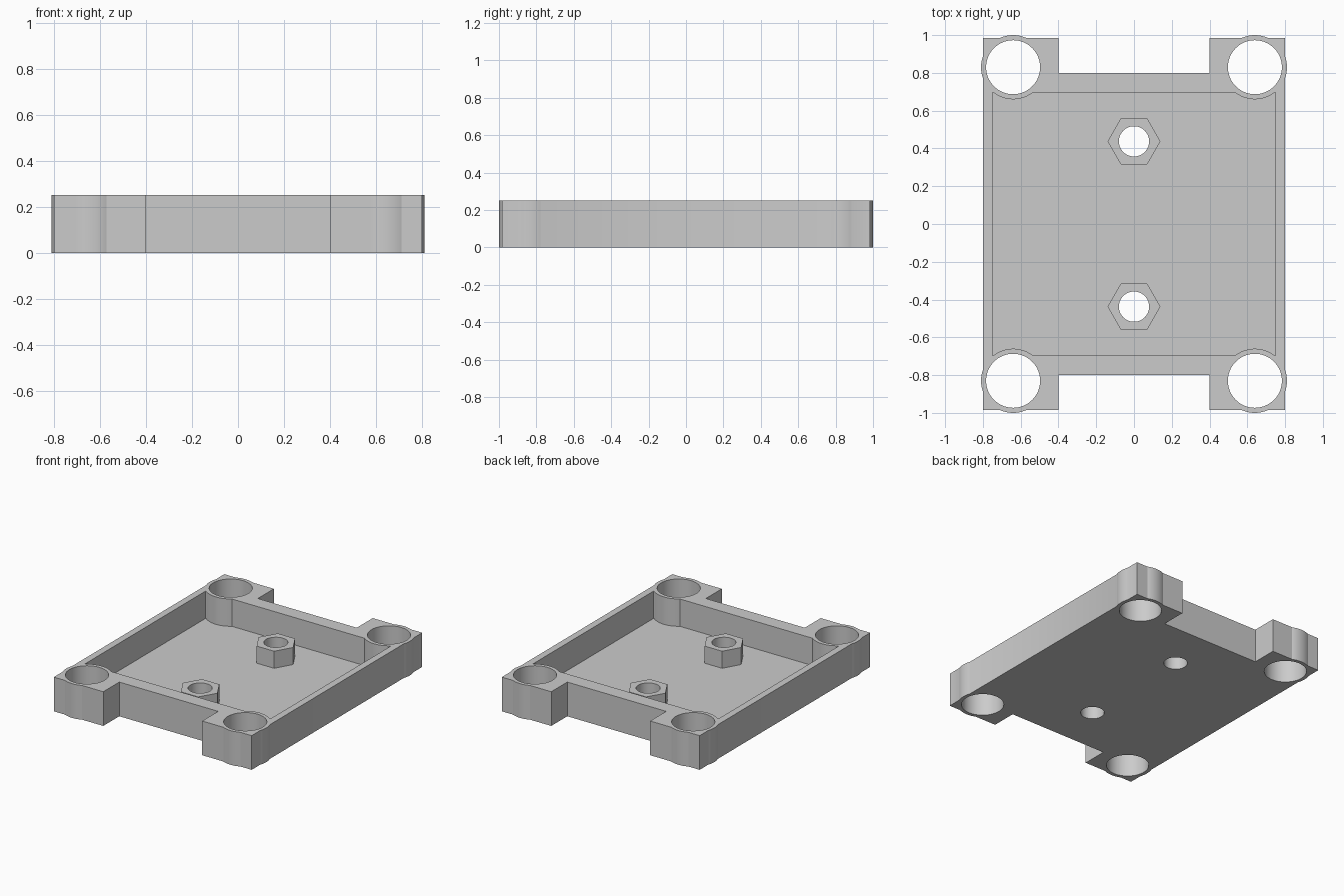
import bpy
import bmesh
import math

HEIGHT, FLOOR, POST_TOP = 0.25, 0.05, 0.175
BOSS_X, BOSS_Y, BOSS_R, BORE_R = 0.64, 0.83, 0.17, 0.143
POST_Y, POST_R, SCREW_R = 0.4375, 0.14, 0.08
CORNERS = [(sx * BOSS_X, sy * BOSS_Y) for sx in (-1, 1) for sy in (-1, 1)]
POSTS = [(0, -POST_Y), (0, POST_Y)]

cube = bpy.data.objects.get("Cube")
if cube:
    bpy.data.objects.remove(cube, do_unlink=True)

grey = bpy.data.materials.new("plain grey")
grey.use_nodes = True
colour = (0.6, 0.6, 0.6, 1)
grey.diffuse_color = colour
grey.node_tree.nodes["Principled BSDF"].inputs["Base Color"].default_value = colour


def prism(name, outlines, z0, z1):
    """Extrude one or more closed outlines from z0 up to z1."""
    bm = bmesh.new()
    for outline in outlines:
        face = bm.faces.new([bm.verts.new((x, y, z0)) for x, y in outline])
        top = bmesh.ops.extrude_face_region(bm, geom=[face])["geom"]
        verts = [g for g in top if isinstance(g, bmesh.types.BMVert)]
        bmesh.ops.translate(bm, verts=verts, vec=(0, 0, z1 - z0))
    bmesh.ops.recalc_face_normals(bm, faces=bm.faces)
    mesh = bpy.data.meshes.new(name)
    bm.to_mesh(mesh)
    bm.free()
    mesh.materials.append(grey)
    obj = bpy.data.objects.new(name, mesh)
    bpy.context.collection.objects.link(obj)
    return obj


def ring(centre, radius, sides):
    angles = [math.tau * i / sides for i in range(sides)]
    return [(centre[0] + radius * math.cos(a), centre[1] + radius * math.sin(a)) for a in angles]


def combine(target, other, operation):
    """Apply a boolean and discard the helper solid."""
    mod = target.modifiers.new(other.name, "BOOLEAN")
    mod.object, mod.operation, mod.solver = other, operation, "EXACT"
    bpy.context.view_layer.objects.active = target
    bpy.ops.object.modifier_apply(modifier=mod.name)
    bpy.data.objects.remove(other, do_unlink=True)


# Tray plate with a notch in the middle of the front and back
back = [(0.8, 0.985), (0.4, 0.985), (0.4, 0.8)]
back += [(-x, y) for x, y in reversed(back)]
tray = prism("mounting_tray", [back + [(-x, -y) for x, y in back]], 0, HEIGHT)

# Recess, leaving a thin floor
recess = [(-0.75, -0.695), (0.75, -0.695), (0.75, 0.695), (-0.75, 0.695)]
combine(tray, prism("recess_cutter", [recess], FLOOR, HEIGHT + 0.1), "DIFFERENCE")

# Round corner bosses and hexagonal screw posts
bosses = prism("corner_bosses", [ring(c, BOSS_R, 64) for c in CORNERS], 0, HEIGHT)
combine(tray, bosses, "UNION")
posts = prism("hex_posts", [ring(c, POST_R, 6) for c in POSTS], FLOOR / 2, POST_TOP)
combine(tray, posts, "UNION")

# Through holes
holes = [ring(c, BORE_R, 64) for c in CORNERS] + [ring(c, SCREW_R, 48) for c in POSTS]
combine(tray, prism("hole_cutter", holes, -0.1, HEIGHT + 0.1), "DIFFERENCE")

# Smooth bores, crisp edges
bpy.ops.object.select_all(action="DESELECT")
tray.select_set(True)
bpy.context.view_layer.objects.active = tray
bpy.ops.object.shade_smooth_by_angle(angle=math.radians(20))
